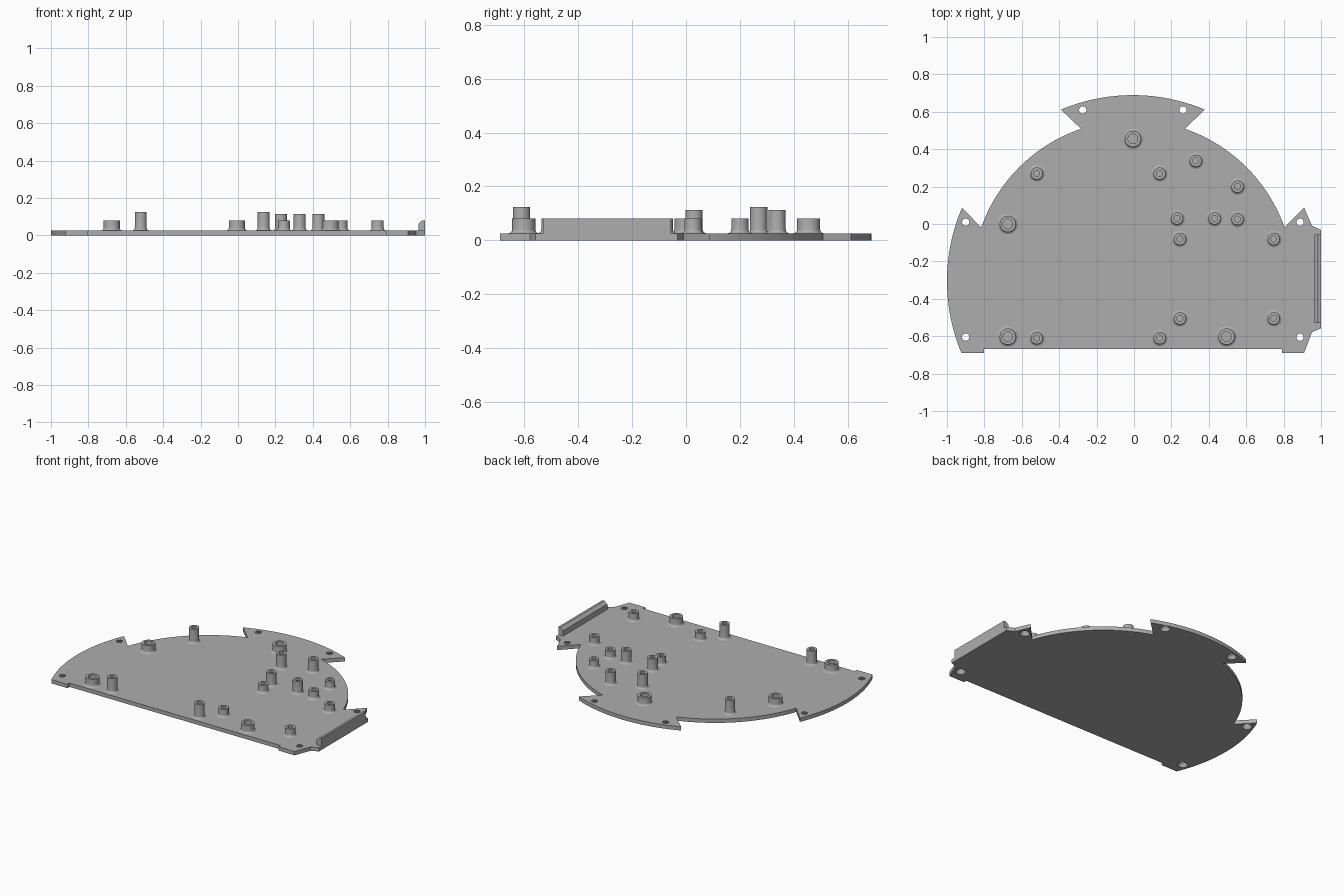
import bpy, bmesh
from math import sin, cos, pi, atan2, radians
from mathutils import Matrix

old = bpy.data.objects.get("Cube")
if old:
    bpy.data.objects.remove(old, do_unlink=True)

CX, CY = -0.006, -0.305      # centre of the round plate
R_OUT, R_IN = 0.994, 0.86
T = 0.026                    # plate thickness

grey = bpy.data.materials.new("plain grey")
grey.use_nodes = True
colour = (0.42, 0.42, 0.42, 1)
grey.diffuse_color = colour
grey.node_tree.nodes["Principled BSDF"].inputs["Base Color"].default_value = colour


def finish(bm, name, smooth=True):
    bmesh.ops.recalc_face_normals(bm, faces=bm.faces)
    mesh = bpy.data.meshes.new(name)
    bm.to_mesh(mesh)
    bm.free()
    mesh.materials.append(grey)
    obj = bpy.data.objects.new(name, mesh)
    bpy.context.collection.objects.link(obj)
    if smooth:
        shade(obj)
    return obj


def shade(obj):
    bpy.ops.object.select_all(action='DESELECT')
    obj.select_set(True)
    bpy.context.view_layer.objects.active = obj
    bpy.ops.object.shade_smooth_by_angle(angle=radians(30))


def prism(points, vec):
    bm = bmesh.new()
    face = bm.faces.new([bm.verts.new(p) for p in points])
    ext = bmesh.ops.extrude_face_region(bm, geom=[face])
    verts = [v for v in ext["geom"] if isinstance(v, bmesh.types.BMVert)]
    bmesh.ops.translate(bm, vec=vec, verts=verts)
    return bm


def arc(p, q, r, n):
    """Points on a circle about the plate centre, from direction p to q."""
    a, b = (atan2(y - CY, x) for x, y in (p, q))
    if b < a:
        b += 2 * pi
    return [(r * cos(a + (b - a) * i / n), CY + r * sin(a + (b - a) * i / n))
            for i in range(n + 1)]


# Plate outline, counter-clockwise, relative to the centre line
tip, notch = (0.915, 0.088), (0.807, -0.02)
top_notch, top_tip = (0.277, 0.508), (0.385, 0.612)
foot = (0.915, -0.69)


def flip(p):
    return (-p[0], p[1])


outline = [(0.796, -0.668), (0.796, -0.69), foot,
           (0.958, -0.578), (1.006, -0.558), (1.006, -0.032), (0.958, -0.01)]
outline += [tip]
outline += arc(notch, top_notch, R_IN, 24)
outline += arc(top_tip, flip(top_tip), R_OUT, 20)
outline += arc(flip(top_notch), flip(notch), R_IN, 24)
outline += arc(flip(tip), flip(foot), R_OUT, 24)
outline += [(-0.796, -0.69), (-0.796, -0.668)]
plate = finish(prism([(x + CX, y, 0) for x, y in outline], (0, 0, T)), "base_plate", False)

# Countersunk screw holes in the ears
bm = bmesh.new()
for x, y in [(0.268, 0.61), (0.894, 0.01), (0.894, -0.605)]:
    for s in (-1, 1):
        place = Matrix.Translation((s * x + CX, y, T / 2))
        bmesh.ops.create_cone(bm, cap_ends=True, segments=24, radius1=0.034,
                              radius2=0.018, depth=T + 0.006, matrix=place)
cutter = finish(bm, "screw_hole_cutter", False)
cutter.hide_render = True
mod = plate.modifiers.new("screw holes", 'BOOLEAN')
mod.operation, mod.solver, mod.object = 'DIFFERENCE', 'EXACT', cutter
bpy.context.view_layer.objects.active = plate
bpy.ops.object.modifier_apply(modifier=mod.name)
bpy.data.objects.remove(cutter, do_unlink=True)
shade(plate)


# Hollow standoff turned from a profile, with a filleted foot and blind bore
def standoff(name, x, y, r, bore, height, n=28):
    f = 0.014
    profile = [(r + f, T - 0.001)]
    profile += [(r + f - f * sin(a), T + f - f * cos(a))
                for a in (i * pi / 10 for i in range(6))]
    profile += [(r, height), (bore, height), (bore, T + 0.008)]
    bm = bmesh.new()
    rings = [[bm.verts.new((x + pr * cos(2 * pi * i / n), y + pr * sin(2 * pi * i / n), z))
              for i in range(n)] for pr, z in profile]
    for lo, hi in zip(rings, rings[1:]):
        for i in range(n):
            j = (i + 1) % n
            bm.faces.new((lo[i], lo[j], hi[j], hi[i]))
    bm.faces.new(rings[-1])
    bm.faces.new(rings[0][::-1])
    finish(bm, name)


groups = {
    "wide_standoff": (0.043, 0.026, 0.08,
                      [(-0.006, 0.455), (-0.675, 0), (-0.675, -0.602), (0.495, -0.602)]),
    "tall_standoff": (0.032, 0.016, 0.124,
                      [(x, y) for x in (-0.52, 0.137) for y in (0.27, -0.61)]),
    "medium_standoff": (0.032, 0.016, 0.113,
                        [(0.33, 0.338), (0.23, 0.03), (0.43, 0.03)]),
    "short_standoff": (0.032, 0.016, 0.08,
                       [(0.553, 0.2), (0.553, 0.026)] +
                       [(x, y) for x in (0.245, 0.747) for y in (-0.08, -0.505)]),
}
for name, (r, bore, height, spots) in groups.items():
    for i, (x, y) in enumerate(spots):
        standoff(f"{name}_{i + 1}", x, y, r, bore, height)

# Raised edge rail with a sloped inner top
section = [(0.964, T - 0.002), (1, T - 0.002), (1, 0.08), (0.985, 0.08), (0.964, 0.062)]
finish(prism([(x, -0.53, z) for x, z in section], (0, 0.475, 0)), "edge_rail", False)
